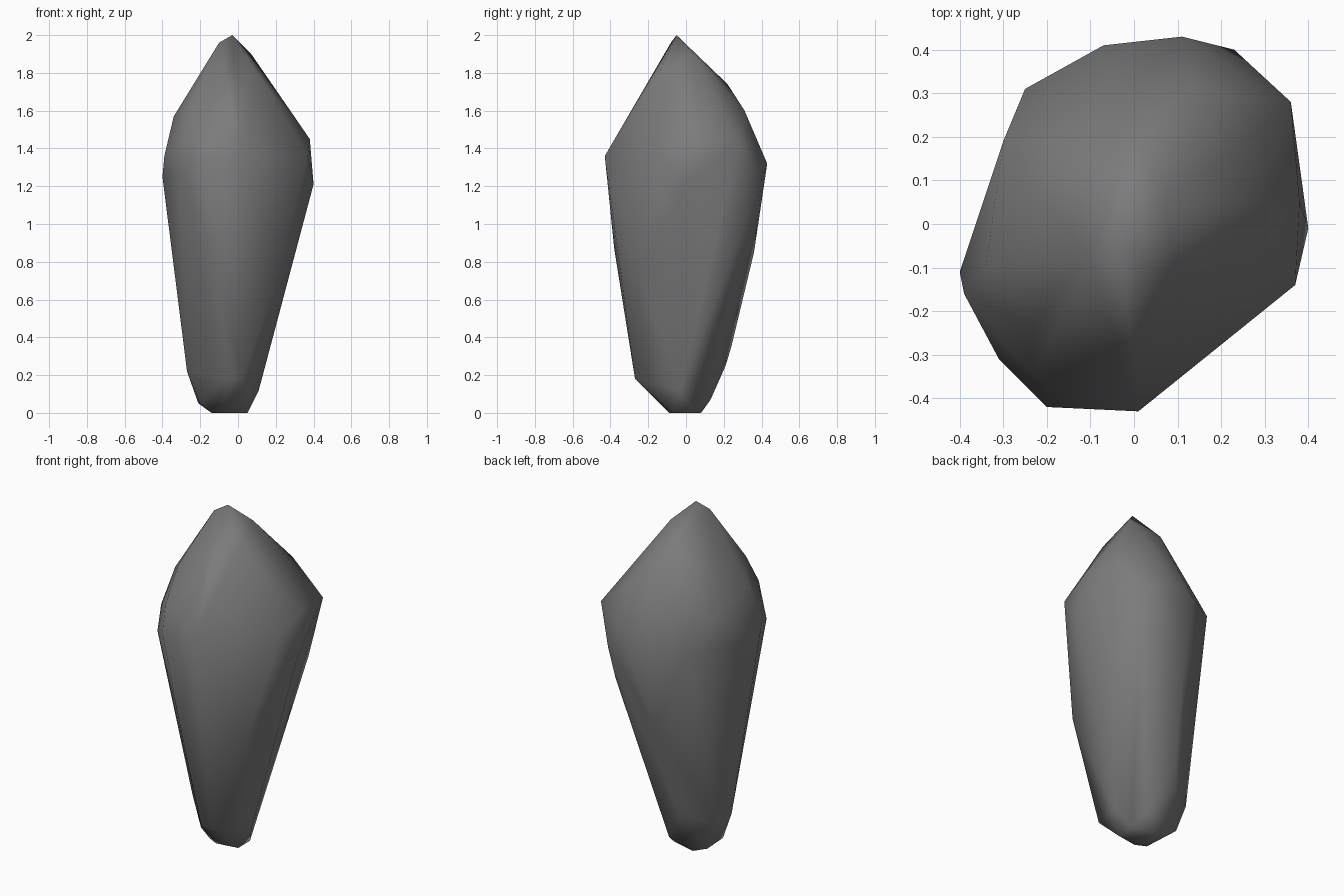
import bpy
import bmesh

# Remove the default cube only
default_cube = bpy.data.objects.get("Cube")
if default_cube:
    bpy.data.objects.remove(default_cube, do_unlink=True)


def make_material(name, colour):
    material = bpy.data.materials.new(name)
    material.use_nodes = True
    material.diffuse_color = colour
    shader = material.node_tree.nodes["Principled BSDF"]
    shader.inputs["Base Color"].default_value = colour
    return material


def make_hull(name, bands, material):
    """Wrap a tight convex skin around the corner points of every band."""
    mesh = bpy.data.meshes.new(name)
    bm = bmesh.new()
    for corners in bands:
        for corner in corners:
            bm.verts.new(corner)
    hull = bmesh.ops.convex_hull(bm, input=list(bm.verts))
    # Discard any corners that ended up inside the skin
    inside = [v for v in bm.verts if not v.link_faces]
    bmesh.ops.delete(bm, geom=inside, context="VERTS")
    bmesh.ops.recalc_face_normals(bm, faces=list(bm.faces))
    for face in bm.faces:
        face.smooth = True
    bm.to_mesh(mesh)
    bm.free()
    mesh.materials.append(material)
    stone = bpy.data.objects.new(name, mesh)
    bpy.context.scene.collection.objects.link(stone)
    return stone


# Small worn foot
foot = [
    (-.14, -.06, 0), (-.08, -.09, 0), (.05, -.07, 0), (.05, .04, 0), (-.1, .08, 0),
    (-.21, .1, .05), (-.2, -.06, .05), (.02, .13, .07), (.11, -.03, .12),
]

# Bevelled edge above the foot
lower_edge = [
    (.02, -.27, .18), (-.06, -.26, .18), (-.27, .11, .22), (-.27, -.04, .22),
    (-.11, .21, .25), (-.09, .24, .35),
]

# Corners along the tapering flanks
flanks = [(.22, -.25, .74), (-.13, -.38, .87), (-.04, .36, .85), (.23, .33, 1.03)]

# Widest girdle
girdle = [
    (-.4, -.11, 1.25), (-.31, -.31, 1.28), (-.2, -.42, 1.34), (.01, -.43, 1.36),
    (.37, -.14, 1.36), (.4, -.01, 1.21), (.36, .28, 1.43), (.23, .4, 1.24),
    (.11, .43, 1.32), (-.07, .41, 1.3), (-.25, .31, 1.3),
]

# Shoulder and tip
shoulder = [
    (-.39, -.16, 1.36), (-.3, .19, 1.45), (.38, .05, 1.45), (-.23, -.35, 1.47),
    (-.34, -.1, 1.57), (.14, .31, 1.6), (-.23, -.23, 1.66),
]
tip = [(0, .22, 1.74), (.1, -.14, 1.8), (.07, .04, 1.9), (-.1, -.08, 1.96), (-.03, -.05, 2)]

grey_stone = make_material("grey stone", (.2, .2, .2, 1))
make_hull("stone_spike", [foot, lower_edge, flanks, girdle, shoulder, tip], grey_stone)
